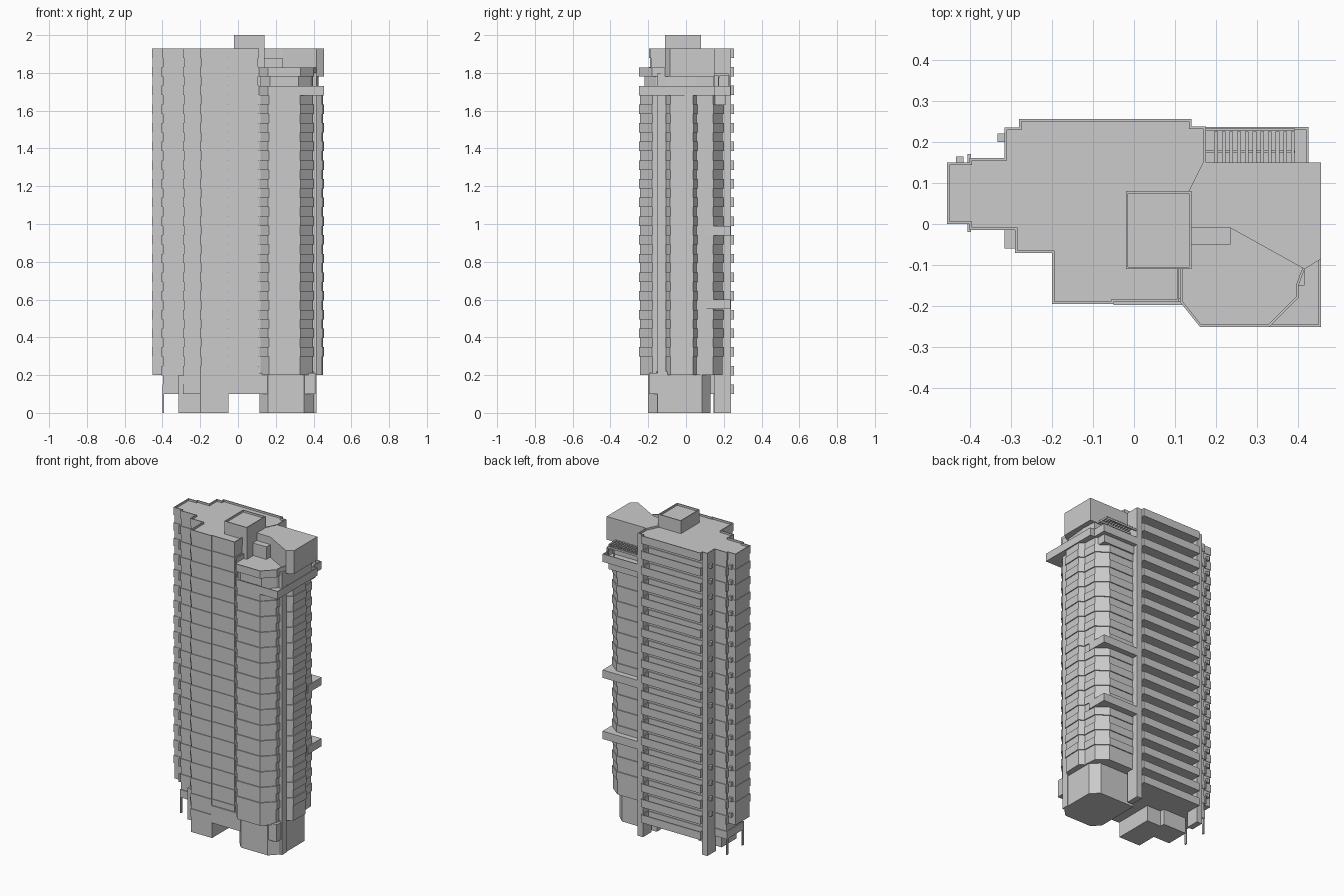
import bpy, bmesh
from mathutils import Vector

PITCH = 0.0989          # storey height
BAND = 0.05             # height of each solid storey band


def finish(bm, name):
    bmesh.ops.recalc_face_normals(bm, faces=bm.faces[:])
    me = bpy.data.meshes.new(name)
    bm.to_mesh(me)
    bm.free()
    ob = bpy.data.objects.new(name, me)
    bpy.context.collection.objects.link(ob)
    return ob


def inset(poly, d):
    """Mitred inward offset of an outline."""
    pts = [Vector(p) for p in poly]
    n = len(pts)
    area = sum(pts[i].x * pts[(i + 1) % n].y - pts[(i + 1) % n].x * pts[i].y for i in range(n))
    if area < 0:
        pts.reverse()
    out = []
    for i, p in enumerate(pts):
        a = (p - pts[i - 1]).normalized()
        b = (pts[(i + 1) % n] - p).normalized()
        na, nb = Vector((-a.y, a.x)), Vector((-b.y, b.x))
        out.append(p + (na + nb) * (d / max(0.3, 1 + na.dot(nb))))
    return out


def loft(name, poly, profile):
    """Stack the outline through (z, inset) rings and cap both ends."""
    bm = bmesh.new()
    rings = [[bm.verts.new((p.x, p.y, z)) for p in inset(poly, d)] for z, d in profile]
    for lo, hi in zip(rings, rings[1:]):
        for i in range(len(lo)):
            j = (i + 1) % len(lo)
            bm.faces.new((lo[i], lo[j], hi[j], hi[i]))
    bm.faces.new(rings[0][::-1])
    bm.faces.new(rings[-1])
    return finish(bm, name)


def prism(name, poly, z0, z1, rim=0.0, width=0.006):
    """Extruded outline; rim > 0 sinks the top behind a parapet."""
    prof = [(z0, 0), (z1, 0)]
    if rim:
        prof += [(z1, width), (z1 - rim, width)]
    return loft(name, poly, prof)


def rect(x0, x1, y0, y1):
    return [(x0, y0), (x1, y0), (x1, y1), (x0, y1)]


def box(name, x0, x1, y0, y1, z0, z1):
    return prism(name, rect(x0, x1, y0, y1), z0, z1)


def storeys(name, poly, z0, z1, depth):
    """Wall with projecting storey bands and recessed window strips."""
    prof = [(z0, depth)]
    for k in range(20):
        a = 0.1 + k * PITCH
        b = a + BAND
        if a >= z0 - 0.001 and b <= z1 + 0.001:
            prof += [(a, depth), (a, 0), (b, 0), (b, depth)]
    prof.append((z1, depth))
    return loft(name, poly, prof)


# main tower body, with a recessed rear wall behind the balconies
body = [(-0.40, -0.015), (-0.29, -0.015), (-0.29, -0.07), (-0.20, -0.07),
        (-0.20, -0.195), (-0.05, -0.195), (-0.05, -0.19), (0.11, -0.19),
        (0.11, -0.11), (0.14, -0.11), (0.14, 0.19), (-0.30, 0.19),
        (-0.30, 0.16), (-0.40, 0.16)]
storeys("tower_body", body, 0.1, 1.9, 0.004)
storeys("left_wing", rect(-0.455, -0.38, 0.0, 0.15), 0.2, 1.9, 0.003)

# roof slab with parapet
roof = [(-0.455, 0.0), (-0.40, 0.0)] + body[:10] + [
        (0.14, 0.08), (0.175, 0.15), (0.175, 0.237), (0.14, 0.237), (0.14, 0.255),
        (-0.28, 0.255), (-0.28, 0.235), (-0.315, 0.235), (-0.315, 0.16),
        (-0.40, 0.16), (-0.40, 0.15), (-0.455, 0.15)]
prism("roof_slab", roof, 1.88, 1.93, 0.012)
prism("lift_housing", rect(-0.02, 0.14, -0.11, 0.08), 1.6, 2.0, 0.012)

# rear columns and balconies
box("rear_column_left", -0.315, -0.278, 0.15, 0.235, 0, 1.9)
box("rear_column_right", 0.138, 0.175, 0.15, 0.237, 0, 1.9)
for k in range(18):
    z = 0.1 + k * PITCH
    prism("rear_balcony", rect(-0.28, 0.14, 0.18, 0.255), z, z + BAND, 0.038, 0.008)
    # little service boxes beside the left wing and rear column
    if z > 0.15:
        box("service_box_wing", -0.433, -0.415, 0.145, 0.164, z + 0.05, z + 0.075)
        box("service_box_column", -0.332, -0.31, 0.2, 0.22, z + 0.05, z + 0.075)
        box("wing_sill_front", -0.405, -0.397, -0.02, 0.0, z, z + BAND)
        box("wing_sill_rear", -0.405, -0.397, 0.15, 0.17, z, z + BAND)

# faceted bay tower on the right
bay = [(0.10, -0.185), (0.115, -0.19), (0.16, -0.25), (0.33, -0.25), (0.40, -0.18),
       (0.40, -0.11), (0.45, -0.085), (0.455, 0.04), (0.425, 0.06), (0.42, 0.145),
       (0.35, 0.20), (0.175, 0.20), (0.10, 0.18)]
storeys("bay_tower", bay, 0.2, 1.7, 0.006)
box("corner_column", 0.395, 0.415, -0.15, -0.105, 0, 1.8)
for z in (0.55, 0.94):
    box("corner_ledge", 0.17, 0.424, 0.10, 0.236, z, z + BAND)
box("upper_rear_beam", 0.17, 0.40, 0.11, 0.21, 1.63, 1.69)

# terrace ledge around the top of the bay
ledge = [(0.112, -0.19), (0.16, -0.25), (0.455, -0.25), (0.455, 0.15),
         (0.424, 0.15), (0.424, 0.236), (0.14, 0.236), (0.112, 0.15)]
prism("terrace_ledge", ledge, 1.68, 1.73, 0.03)

# set-back storey, front terrace roof and penthouse
setback = [(0.12, -0.17), (0.17, -0.22), (0.32, -0.22), (0.385, -0.16), (0.41, -0.1),
           (0.425, 0.05), (0.42, 0.145), (0.12, 0.145)]
prism("setback_storey", setback, 1.69, 1.79)
front_roof = [(0.112, -0.19), (0.16, -0.25), (0.33, -0.25), (0.40, -0.18),
              (0.40, -0.15), (0.415, -0.11), (0.40, 0.0), (0.112, 0.0)]
prism("front_terrace", front_roof, 1.78, 1.828, 0.03)
pent = [(0.14, -0.01), (0.235, -0.01), (0.415, -0.11), (0.455, -0.085),
        (0.455, 0.15), (0.175, 0.15), (0.14, 0.08)]
prism("penthouse", pent, 1.78, 1.928)
box("terrace_lobby", 0.13, 0.235, -0.05, 0.0, 1.8, 1.88)

# pergola over the rear terrace
for i in range(11):
    x = 0.195 + i * 0.0187
    box("pergola_slat", x, x + 0.009, 0.14, 0.225, 1.785, 1.797)
for y in (0.173, 0.226):
    box("pergola_beam", 0.17, 0.392, y, y + 0.006, 1.775, 1.787)
for y in (0.17, 0.226):
    box("pergola_post", 0.384, 0.39, y, y + 0.006, 1.69, 1.78)

# ground level: blocks either side of an open passage, lintel and thin legs
base = [(0.115, -0.15), (0.16, -0.20), (0.35, -0.20), (0.41, -0.14), (0.41, 0.085),
        (0.36, 0.13), (0.115, 0.13)]
prism("right_lobby", base, 0, 0.22)
box("left_lobby_front", -0.20, -0.05, -0.19, 0.06, 0, 0.2)
box("left_lobby_rear", -0.315, -0.15, -0.06, 0.09, 0, 0.2)
box("front_lintel", -0.05, 0.41, -0.197, -0.12, 0.1, 0.21)
for y in (-0.013, 0.145):
    box("thin_leg", -0.40, -0.392, y, y + 0.013, 0, 0.12)
